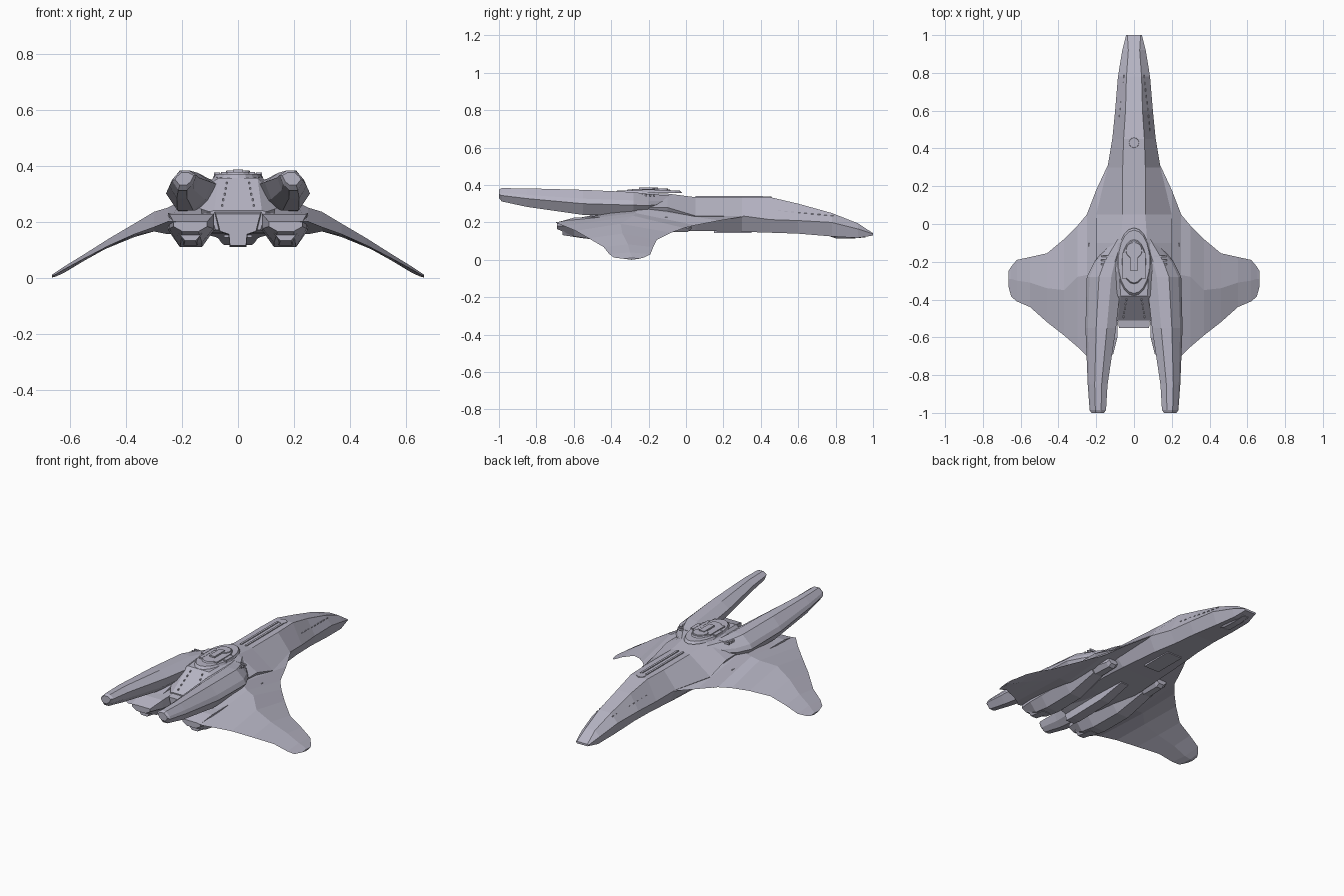
import bpy, bmesh, math
from mathutils import Vector

cube = bpy.data.objects.get("Cube")
if cube:
    bpy.data.objects.remove(cube, do_unlink=True)

hull_grey = bpy.data.materials.new("hull_grey")
hull_grey.use_nodes = True
colour = (0.47, 0.46, 0.55, 1)
hull_grey.diffuse_color = colour
for node in hull_grey.node_tree.nodes:
    if node.type == 'BSDF_PRINCIPLED':
        node.inputs["Base Color"].default_value = colour


def finish(bm, name, mirrored=False):
    """Turn a bmesh into a flat shaded object, optionally mirrored across x."""
    bmesh.ops.recalc_face_normals(bm, faces=bm.faces)
    mesh = bpy.data.meshes.new(name)
    bm.to_mesh(mesh)
    bm.free()
    mesh.materials.append(hull_grey)
    part = bpy.data.objects.new(name, mesh)
    bpy.context.collection.objects.link(part)
    if mirrored:
        modifier = part.modifiers.new("Mirror", 'MIRROR')
        modifier.use_axis[0] = True
        modifier.use_mirror_merge = False
    return part


def loft(name, rings, mirrored=False):
    """Skin a row of rings that share the same number of points."""
    bm = bmesh.new()
    rows = [[bm.verts.new(point) for point in ring] for ring in rings]
    count = len(rows[0])
    for first, second in zip(rows, rows[1:]):
        for i in range(count):
            j = (i + 1) % count
            bm.faces.new((first[i], first[j], second[j], second[i]))
    bm.faces.new(rows[0])
    bm.faces.new(rows[-1])
    return finish(bm, name, mirrored)


def pod(name, outline, stations, mirrored=True):
    """Loft one outline, fitted to a box (inner, outer, bottom, top) at each y."""
    rings = [[(inner + u * (outer - inner), y, bottom + v * (top - bottom))
              for u, v in outline]
             for y, inner, outer, bottom, top in stations]
    return loft(name, rings, mirrored)


def box(name, centre, size, mirrored=False):
    bm = bmesh.new()
    bmesh.ops.create_cube(bm, size=1)
    bmesh.ops.scale(bm, vec=size, verts=bm.verts)
    bmesh.ops.translate(bm, vec=centre, verts=bm.verts)
    return finish(bm, name, mirrored)


def oval(name, y, z, radius_x, radius_y, height, sides=20):
    bm = bmesh.new()
    bmesh.ops.create_cone(bm, cap_ends=True, segments=sides,
                          radius1=1, radius2=0.93, depth=1)
    bmesh.ops.scale(bm, vec=(radius_x, radius_y, height), verts=bm.verts)
    bmesh.ops.translate(bm, vec=(0, y, z), verts=bm.verts)
    return finish(bm, name)


# Fuselage: y, top half width, top z, side half width, side z, belly half width, belly z
hull_stations = [
    (1, .035, .142, .042, .138, .035, .13),
    (.92, .03, .195, .062, .165, .05, .117),
    (.78, .04, .25, .085, .2, .06, .125),
    (.6, .045, .3, .1, .21, .07, .14),
    (.45, .055, .335, .115, .215, .08, .145),
    (.3, .06, .335, .14, .235, .1, .15),
    (.05, .06, .335, .2, .235, .12, .155),
    (-.1, .07, .354, .2, .28, .13, .155),
    (-.25, .08, .36, .2, .28, .13, .155),
    (-.38, .07, .355, .18, .26, .12, .16),
    (-.51, .085, .24, .1, .235, .08, .17),
]
hull_rings = []
for y, top_w, top_z, side_w, side_z, low_w, low_z in hull_stations:
    half = [(top_w, y, top_z), (side_w, y, side_z), (low_w, y, low_z)]
    hull_rings.append(half + [(-x, yy, z) for x, yy, z in reversed(half)])
loft("fuselage", hull_rings)

# Drooping wings: x, leading y and z, ridge y and z, trailing y and z, underside z
wing_stations = [
    (.13, .33, .235, -.25, .29, -.62, .21, .16),
    (.2, .18, .21, -.25, .275, -.69, .2, .155),
    (.25, .05, .185, -.27, .25, -.7, .2, .155),
    (.3, -.01, .17, -.28, .235, -.65, .18, .165),
    (.37, -.08, .145, -.35, .193, -.59, .155, .15),
    (.46, -.155, .108, -.34, .14, -.52, .115, .11),
    (.55, -.175, .068, -.31, .083, -.44, .068, .06),
    (.62, -.19, .03, -.3, .04, -.41, .03, .018),
    (.65, -.225, .012, -.29, .02, -.385, .012, .004),
    (.665, -.25, .006, -.29, .01, -.33, .006, 0),
]
loft("wing", [[(x, lead, lead_z), (x, ridge, ridge_z), (x, trail, trail_z), (x, ridge, low)]
              for x, lead, lead_z, ridge, ridge_z, trail, trail_z, low in wing_stations], True)

# Twin upper booms
boom_outline = [(.3, 1), (.65, 1), (.92, .65), (1, .45),
                (.75, 0), (.4, 0), (.15, .3), (0, .75)]
pod("upper_boom", boom_outline, [
    (-1, .158, .225, .33, .376),
    (-.985, .148, .235, .312, .383),
    (-.85, .14, .245, .283, .382),
    (-.55, .095, .257, .24, .374),
    (-.28, .065, .25, .235, .362),
    (-.2, .055, .21, .24, .352),
    (-.08, .04, .11, .27, .343),
])

# Lower engine pods and the central keel engine
pod_outline = [(0, 1), (1, 1), (1, .5), (.74, 0), (.26, 0), (0, .5)]
pod("lower_engine", pod_outline, [
    (-.69, .11, .23, .165, .2),
    (-.6, .088, .245, .125, .225),
    (-.5, .085, .25, .11, .23),
    (-.3, .09, .25, .11, .23),
    (-.1, .11, .24, .155, .23),
])
pod("engine_nozzle", pod_outline, [(-.66, .13, .21, .132, .18), (-.55, .12, .22, .115, .2)])
keel_outline = [(0, 1), (1, 1), (.9, .45), (.7, .35), (.68, 0),
                (.32, 0), (.3, .35), (.1, .45)]
pod("keel_engine", keel_outline, [
    (-.55, -.08, .08, .115, .228),
    (-.5, -.085, .085, .11, .235),
    (-.25, -.085, .085, .115, .235),
    (-.08, -.07, .07, .15, .2),
], False)

# Under-wing intakes, belly plate and chin
pod("intake", pod_outline, [(-.1, .13, .22, .15, .22), (.01, .135, .21, .15, .19),
                            (.03, .14, .205, .165, .19)])
box("belly_plate", (0, .25, .149), (.1, .2, .012))
pod("chin", pod_outline, [(.77, -.045, .045, .125, .16), (.8, -.045, .045, .115, .16),
                          (.88, -.04, .04, .113, .15), (.96, -.032, .032, .12, .14)], False)

# Layered turret on the back
oval("turret_base", -.2, .363, .09, .18, .014)
oval("turret_ring", -.2, .372, .065, .12, .01)
oval("turret_disc", -.14, .377, .045, .045, .01)
box("turret_cap", (0, -.2, .379), (.035, .1, .014))
box("turret_arm", (.05, -.22, .372), (.02, .14, .012), True)
box("turret_foot", (.075, -.2, .368), (.022, .07, .016), True)

# Spine strips, boom vents and rear deck hatch
box("spine_strip", (.017, .23, .336), (.012, .36, .008), True)
oval("spine_cap", .43, .335, .028, .028, .006, 12)
for i in range(4):
    box("boom_vent", (.14, -.17 - i * .022, .345), (.07, .008, .012), True)
deck_top, deck_low = Vector((0, -.4, .338)), Vector((0, -.49, .258))
for i in range(5):
    spot = deck_top.lerp(deck_low, i / 4)
    box("deck_trim", (.04 + i * .004, spot.y, spot.z), (.005, .014, .008), True)

# Canopy seam made of short raised dashes
seam_back, seam_front = Vector((.084, .5, .262)), Vector((.0535, .78, .235))
for i in range(9):
    spot = seam_back.lerp(seam_front, i / 8)
    box("canopy_seam", spot, (.004, .016, .004), True)
